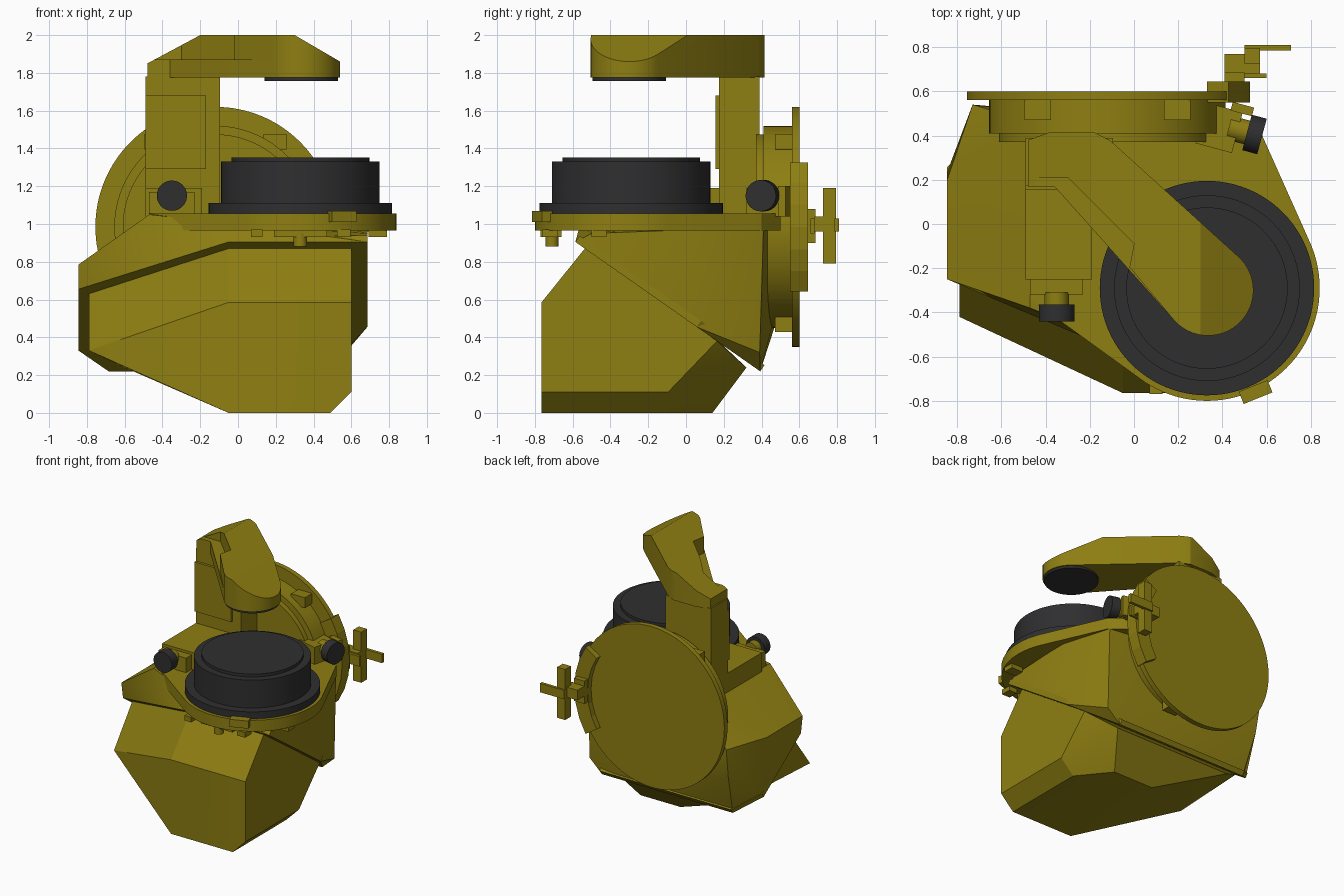
import bpy, bmesh, math
from mathutils import Vector, Matrix

old = bpy.data.objects.get("Cube")
if old:
    bpy.data.objects.remove(old, do_unlink=True)


def material(name, rgb):
    m = bpy.data.materials.new(name)
    m.use_nodes = True
    m.diffuse_color = (*rgb, 1)
    bsdf = m.node_tree.nodes["Principled BSDF"]
    bsdf.inputs["Base Color"].default_value = (*rgb, 1)
    bsdf.inputs["Roughness"].default_value = 0.7
    return m


OLIVE = material("olive paint", (0.27, 0.21, 0.006))
DARK = material("dark rubber", (0.028, 0.028, 0.030))


def finish(name, bm, mat=OLIVE):
    bmesh.ops.recalc_face_normals(bm, faces=bm.faces)
    me = bpy.data.meshes.new(name)
    bm.to_mesh(me)
    bm.free()
    me.materials.append(mat)
    ob = bpy.data.objects.new(name, me)
    bpy.context.collection.objects.link(ob)
    bpy.ops.object.select_all(action="DESELECT")
    ob.select_set(True)
    bpy.context.view_layer.objects.active = ob
    bpy.ops.object.shade_smooth_by_angle(angle=math.radians(25))
    return ob


def hull(name, pts, mat=OLIVE):
    """Faceted solid wrapped around a few corner points."""
    bm = bmesh.new()
    for p in pts:
        bm.verts.new(p)
    res = bmesh.ops.convex_hull(bm, input=bm.verts)
    loose = [v for v in bm.verts if not v.link_faces]
    bmesh.ops.delete(bm, geom=loose, context="VERTS")
    bmesh.ops.dissolve_limit(bm, angle_limit=0.03, verts=bm.verts, edges=bm.edges)
    return finish(name, bm, mat)


def prism(name, outline, z0, z1, cuts=(), mat=OLIVE):
    """Plan outline pulled up in z, then trimmed by planes."""
    bm = bmesh.new()
    face = bm.faces.new([bm.verts.new((x, y, z0)) for x, y in outline])
    top = bmesh.ops.extrude_face_region(bm, geom=[face])["geom"]
    bmesh.ops.translate(bm, vec=(0, 0, z1 - z0),
                        verts=[v for v in top if isinstance(v, bmesh.types.BMVert)])
    for co, no in cuts:
        r = bmesh.ops.bisect_plane(bm, geom=bm.verts[:] + bm.edges[:] + bm.faces[:],
                                   plane_co=co, plane_no=no, clear_outer=True)
        edges = [e for e in r["geom_cut"] if isinstance(e, bmesh.types.BMEdge)]
        if edges:
            bmesh.ops.holes_fill(bm, edges=bm.edges[:], sides=0)
    return finish(name, bm, mat)


def box(name, x, y, z, mat=OLIVE, turn=0):
    """Box from ranges, turned about its own vertical axis."""
    c = Vector((sum(x) / 2, sum(y) / 2, sum(z) / 2))
    size = (x[1] - x[0], y[1] - y[0], z[1] - z[0], 1)
    bm = bmesh.new()
    bmesh.ops.create_cube(bm, size=1, matrix=Matrix.Translation(c)
                          @ Matrix.Rotation(math.radians(turn), 4, "Z")
                          @ Matrix.Diagonal(size))
    return finish(name, bm, mat)


def rod(name, a, b, r, mat=OLIVE, n=64):
    """Cylinder between two points."""
    a, b = Vector(a), Vector(b)
    rot = Vector((0, 0, 1)).rotation_difference(b - a).to_matrix().to_4x4()
    bm = bmesh.new()
    bmesh.ops.create_cone(bm, cap_ends=True, segments=n, radius1=r, radius2=r,
                          depth=(b - a).length,
                          matrix=Matrix.Translation((a + b) / 2) @ rot)
    return finish(name, bm, mat)


def arc(cx, cy, r, a0, a1, n):
    return [(cx + r * math.cos(math.radians(a0 + (a1 - a0) * i / n)),
             cy + r * math.sin(math.radians(a0 + (a1 - a0) * i / n))) for i in range(n + 1)]


def seam_y(z):
    """The slanted joint between the body and the lower pod."""
    return -0.65 + (0.95 - z) / 0.70


# Lower pod
hull("lower_pod", [
    (-0.05, -0.765, 0.585), (0.6, -0.765, 0.585), (0.6, -0.765, 0.11),
    (0.49, -0.765, 0), (-0.05, -0.765, 0),
    (-0.05, seam_y(0.87), 0.87), (0.6, seam_y(0.87), 0.87),
    (-0.79, -0.42, 0.33), (-0.79, seam_y(0.63), 0.63), (-0.79, seam_y(0.36), 0.36),
    (0.49, -0.095, 0), (0.6, -0.095, 0.11), (0.6, seam_y(0.38), 0.38),
    (0.3, 0.14, 0), (-0.05, 0.14, 0), (0.42, 0.32, 0.24), (-0.6, 0.32, 0.24)])

# Slanted flange round the joint
seam = [(-0.845, 0.33), (-0.845, 0.655), (-0.05, 0.905), (0.685, 0.905),
        (0.685, 0.455), (0.46, 0.22), (-0.685, 0.22)]
hull("joint_flange", [(x, seam_y(z) + d * 0.57, z + d * 0.82)
                      for x, z in seam for d in (0, 0.04)])

# Main body above the joint
hull("main_body", [(x, seam_y(z), z) for x, z in seam] + [
    (-0.845, -0.25, 0.785), (-0.845, 0.2, 0.785), (-0.73, 0.54, 0.785),
    (-0.72, 0.50, 0.55), (-0.47, -0.38, 1.05), (-0.47, 0.46, 1.05),
    (0.0, -0.56, 1.0), (0.685, 0.03, 0.97), (0.685, -0.5, 0.95),
    (0.57, 0.41, 0.97), (0.57, 0.39, 0.32), (0.3, 0.45, 1.05)])

# Deck with the round lens seat
LX, LY = 0.33, -0.29
seat = arc(LX, LY, 0.51, 0, 360, 96)[:-1]
back = [(-0.47, -0.34), (-0.47, 0.5), (0.45, 0.5), (0.58, 0.4)]
hull("deck_plate", [(x, y, z) for x, y in seat + back for z in (0.965, 1.055)])

# Lens stack
for name, r, z0, z1 in (("lens_base", 0.485, 1.055, 1.11),
                        ("lens_barrel", 0.42, 1.11, 1.33),
                        ("lens_cap", 0.365, 1.33, 1.353)):
    rod(name, (LX, LY, z0), (LX, LY, z1), r, DARK, 96)

# Clips and feet round the lens seat
box("seat_clip", (0.48, 0.62), (-0.79, -0.73), (1.01, 1.07), turn=22)
for i, (x, y, w) in enumerate([(0.10, -0.73, 0.06), (0.33, -0.70, 0.28),
                               (0.56, -0.72, 0.07), (0.74, -0.46, 0.10)]):
    box(f"seat_foot_{i}", (x - w / 2, x + w / 2), (y - 0.04, y + 0.04), (0.93, 0.97))
rod("seat_hinge", (LX, -0.71, 0.88), (LX, -0.71, 0.95), 0.035, n=24)

# Rear disc and its collar
CX, CZ = -0.12, 0.985
rod("rear_disc", (CX, 0.56, CZ), (CX, 0.60, CZ), 0.635, n=128)
rod("rear_collar", (CX, 0.41, CZ), (CX, 0.56, CZ), 0.535, n=96)
rod("collar_step", (CX, 0.37, CZ), (CX, 0.41, CZ), 0.49, n=96)
for i, deg in enumerate((55, 125, 235, 290)):
    a = math.radians(deg)
    x, z = CX + 0.55 * math.cos(a), CZ + 0.55 * math.sin(a)
    box(f"collar_lug_{i}", (x - 0.06, x + 0.06), (0.47, 0.56), (z - 0.04, z + 0.04))

# Tower
box("tower", (-0.49, -0.095), (0.175, 0.39), (1.04, 1.78))
box("tower_panel", (-0.49, -0.17), (0.155, 0.18), (1.29, 1.68))

# Overhead arm: plan outline with sloping ends
cuts = [((0.3, 0, 2.0), (0.14, 0, 0.24)), ((-0.2, 0, 2.0), (-0.15, 0, 0.28))]
nose = arc(0.335, -0.3, 0.205, 48, -140, 32)
rear = [(-0.48, 0.38), (-0.38, 0.415), (-0.18, 0.415), (-0.11, 0.38)]
prism("arm_lower", rear + nose + [(-0.36, 0.17), (-0.48, 0.17)], 1.775, 1.87, cuts)
prism("arm_upper", rear + nose + [(-0.02, -0.195), (0.0, -0.09), (-0.3, 0.21),
                                  (-0.48, 0.21)], 1.87, 2.0, cuts)
rod("arm_pad", (0.335, -0.3, 1.758), (0.335, -0.3, 1.78), 0.195, DARK)

# Front knob and its stepped housing
box("knob_housing", (-0.49, -0.19), (-0.25, 0.18), (1.04, 1.19))
box("knob_step", (-0.47, -0.23), (-0.32, -0.25), (1.04, 1.17))
rod("knob_neck", (-0.35, -0.37, 1.15), (-0.35, -0.31, 1.15), 0.055, n=32)
rod("front_knob", (-0.35, -0.44, 1.15), (-0.35, -0.365, 1.15), 0.08, DARK, 48)

# Side knob, turned slightly outward
ax = Vector((0.966, -0.26, 0))
kc = Vector((0.545, 0.405, 1.15))
box("side_knob_mount", (0.30, 0.47), (0.34, 0.53), (1.04, 1.19), turn=-15)
rod("side_knob_neck", kc - ax * 0.12, kc, 0.055, n=32)
rod("side_knob", kc - ax * 0.035, kc + ax * 0.035, 0.083, DARK, 48)
box("side_knob_cheek", (0.44, 0.54), (0.50, 0.54), (1.04, 1.2), turn=-15)

# Curved bracket along the edge of the disc
for i in range(6):
    corners = []
    for deg in (-32 + i * 64 / 6, -32 + (i + 1) * 64 / 6):
        a = math.radians(deg)
        for r in (0.53, 0.645):
            corners += [(CX + r * math.cos(a), y, CZ + r * math.sin(a)) for y in (0.55, 0.645)]
    hull(f"latch_bracket_{i}", corners)

# Latch handle behind the disc
box("latch_base", (0.41, 0.50), (0.64, 0.685), (0.90, 1.08))
box("latch_stem", (0.41, 0.57), (0.68, 0.77), (0.96, 1.04))
box("latch_bar", (0.50, 0.57), (0.725, 0.795), (0.79, 1.19))
box("latch_lever", (0.50, 0.71), (0.785, 0.81), (0.96, 1.03))
box("latch_pin", (0.50, 0.60), (0.66, 0.68), (0.95, 1.03))
